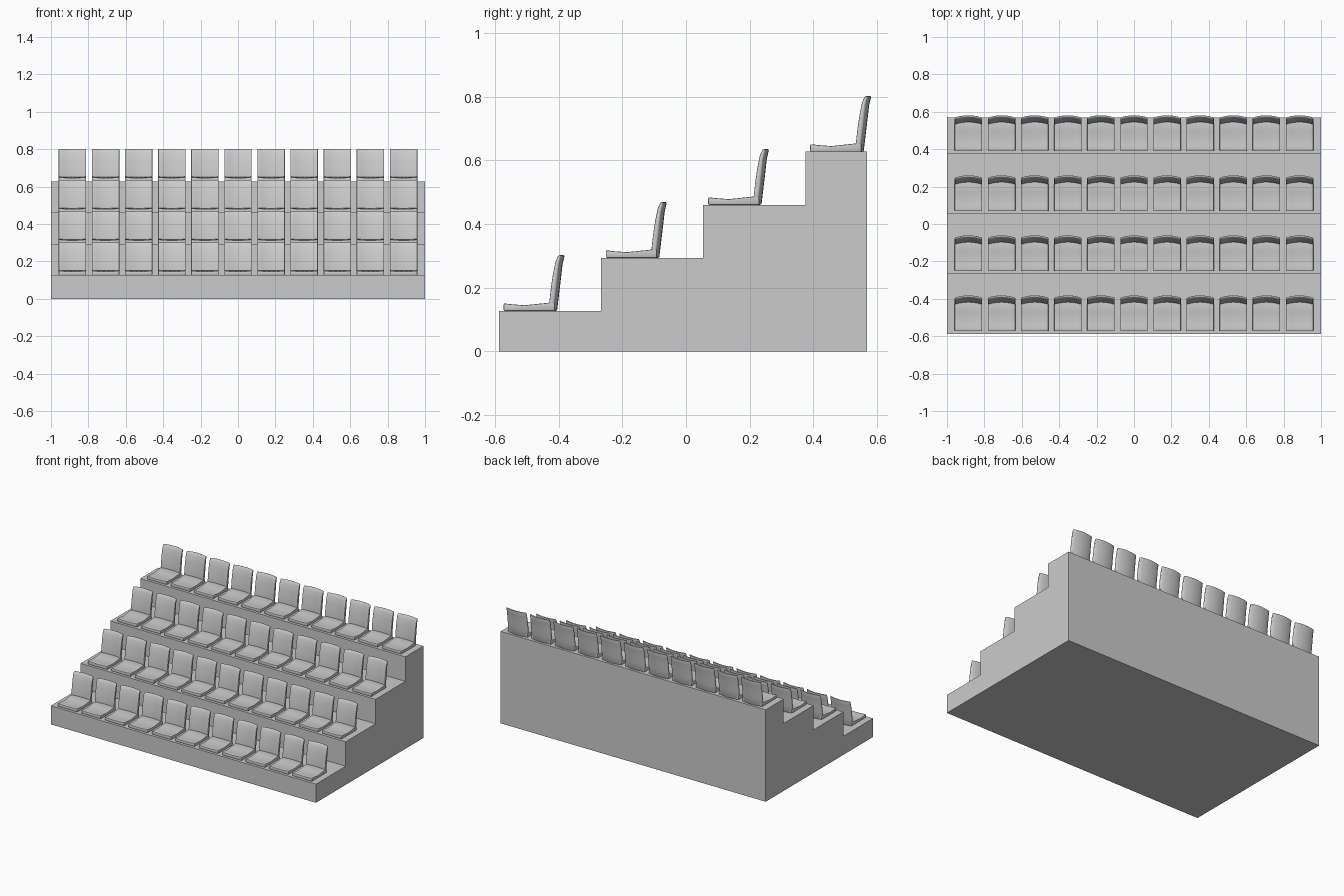
import bpy, bmesh

if "Cube" in bpy.data.objects:
    bpy.data.objects.remove(bpy.data.objects["Cube"])

ROWS, COLS = 4, 11
RUN, RISE = 0.321, 0.1667      # row spacing in y and z
PITCH, HALF_W = 0.177, 0.0735  # seat spacing and half width
Y0, Z0, Y_END = -0.588, 0.127, 0.569


def loft(bm, profile, xs, shift):
    """Sweep a closed (y, z) profile across x; shift bends each section."""
    rings = []
    for x in xs:
        rings.append([bm.verts.new((x, *shift(x, y, z))) for y, z in profile])
    n = len(profile)
    for a, b in zip(rings, rings[1:]):
        for i in range(n):
            j = (i + 1) % n
            bm.faces.new((a[i], a[j], b[j], b[i]))
    bm.faces.new(rings[0][::-1])
    bm.faces.new(rings[-1])
    bmesh.ops.recalc_face_normals(bm, faces=bm.faces[:])


def finish(bm, name, bevel=0.0, smooth=False):
    if bevel:
        edges = [e for e in bm.edges if e.calc_face_angle(0) > 0.7]
        bmesh.ops.bevel(bm, geom=edges, offset=bevel, segments=2,
                        profile=0.5, affect='EDGES', clamp_overlap=True)
    mesh = bpy.data.meshes.new(name)
    bm.to_mesh(mesh)
    bm.free()
    if smooth:
        mesh.shade_smooth()
        mesh.set_sharp_from_angle(angle=0.7)
    return mesh


def place(mesh, name, loc=(0, 0, 0)):
    ob = bpy.data.objects.new(name, mesh)
    ob.location = loc
    bpy.context.collection.objects.link(ob)


# Stepped platform
steps = [(Y0, 0.0)]
for r in range(ROWS):
    z = Z0 + r * RISE
    steps += [(Y0 + r * RUN, z),
              (Y_END if r == ROWS - 1 else Y0 + (r + 1) * RUN, z)]
steps.append((Y_END, 0.0))
bm = bmesh.new()
loft(bm, steps, (-1, 1), lambda x, y, z: (y, z))
place(finish(bm, "platform"), "stepped_platform")

xs = [HALF_W * k / 3 for k in range(-3, 4)]

# Seat cushion, slightly dished toward its middle (z = 0 on the step)
cushion = [(-0.573, 0.0), (-0.573, 0.024), (-0.545, 0.021), (-0.507, 0.018),
           (-0.470, 0.022), (-0.412, 0.028), (-0.412, 0.0)]
bm = bmesh.new()
loft(bm, cushion, xs, lambda x, y, z: (
    y, z - (0.004 * (1 - (x / HALF_W) ** 2) if z > 0 else 0)))
cushion_mesh = finish(bm, "seat_cushion", 0.004, True)

# Backrest, leaning back and curved around the sitter
back = [(-0.430, 0.0), (-0.430, 0.030), (-0.425, 0.075), (-0.419, 0.115),
        (-0.411, 0.155), (-0.402, 0.175), (-0.393, 0.175), (-0.400, 0.145),
        (-0.405, 0.100), (-0.411, 0.050), (-0.417, 0.0)]
bm = bmesh.new()
loft(bm, back, xs, lambda x, y, z: (
    y + 0.012 * (1 - (x / HALF_W) ** 2), z))
back_mesh = finish(bm, "seat_back", 0.004, True)

# Rows of seats
for r in range(ROWS):
    for c in range(COLS):
        loc = ((c - (COLS - 1) / 2) * PITCH, r * RUN, Z0 + r * RISE)
        place(cushion_mesh, f"seat_cushion_{r + 1}_{c + 1}", loc)
        place(back_mesh, f"seat_back_{r + 1}_{c + 1}", loc)
